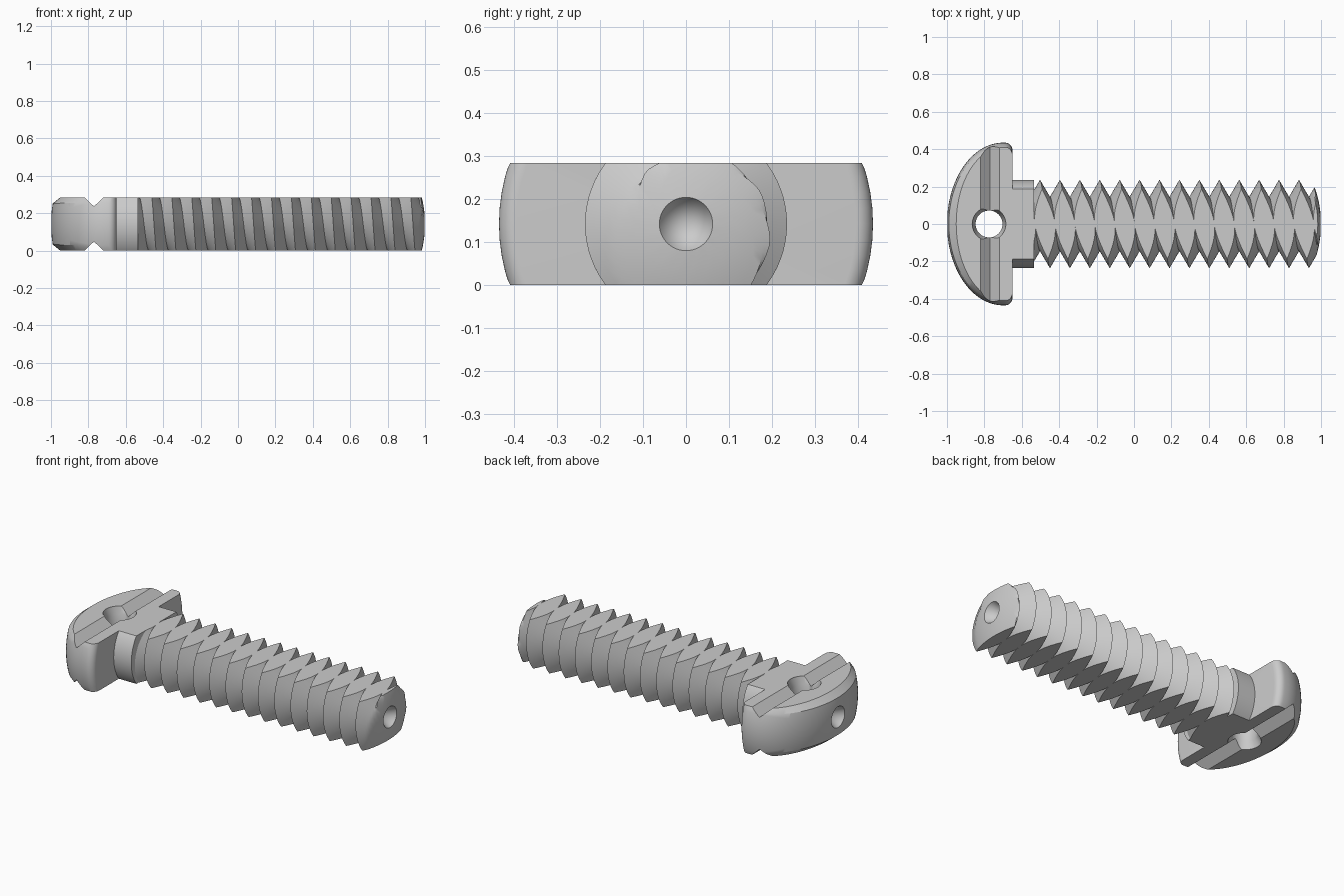
import bpy, bmesh
from math import pi, sin, cos, sqrt

cube = bpy.data.objects.get("Cube")
if cube:
    bpy.data.objects.remove(cube, do_unlink=True)

HALF = 0.142                      # half thickness of the flattened screw
PITCH, CREST, ROOT = 0.1065, 0.235, 0.143
HEAD_X = -0.70                    # widest station of the head
HOLE_X = -0.775
DRILL_R, DRILL_DEPTH = 0.062, 0.107

GREY = (0.6, 0.6, 0.6, 1)
steel = bpy.data.materials.new("grey_steel")
steel.use_nodes = True
steel.diffuse_color = GREY
steel.node_tree.nodes["Principled BSDF"].inputs["Base Color"].default_value = GREY


def finish(bm, name):
    bmesh.ops.recalc_face_normals(bm, faces=bm.faces)
    if bm.calc_volume(signed=True) < 0:
        bmesh.ops.reverse_faces(bm, faces=bm.faces)
    mesh = bpy.data.meshes.new(name)
    bm.to_mesh(mesh)
    bm.free()
    mesh.materials.append(steel)
    obj = bpy.data.objects.new(name, mesh)
    bpy.context.collection.objects.link(obj)
    return obj


def revolve(name, profile, axis="X", at=(0, 0, HALF), steps=72):
    """Lathe (station, radius) points about an axis; the ends lie on it."""
    bm = bmesh.new()
    along = (lambda s, r: (s, r, 0)) if axis == "X" else (lambda s, r: (r, 0, s))
    verts = [bm.verts.new(along(s, r)) for s, r in profile]
    edges = [bm.edges.new(pair) for pair in zip(verts, verts[1:])]
    direction = (1, 0, 0) if axis == "X" else (0, 0, 1)
    bmesh.ops.spin(bm, geom=verts + edges, cent=(0, 0, 0), axis=direction,
                   angle=2 * pi, steps=steps)
    bmesh.ops.remove_doubles(bm, verts=bm.verts, dist=1e-5)
    bmesh.ops.translate(bm, verts=bm.verts, vec=at)
    return finish(bm, name)


def loft(name, rings):
    """Closed solid through rings of equal vertex count."""
    bm = bmesh.new()
    loops = [[bm.verts.new(p) for p in ring] for ring in rings]
    n = len(loops[0])
    for a, b in zip(loops, loops[1:]):
        for i in range(n):
            j = (i + 1) % n
            bm.faces.new((a[i], a[j], b[j], b[i]))
    bm.faces.new(loops[0])
    bm.faces.new(loops[-1])
    return finish(bm, name)


def boolean(obj, tool, operation):
    mod = obj.modifiers.new(operation.lower(), "BOOLEAN")
    mod.object, mod.operation, mod.solver = tool, operation, "EXACT"
    bpy.context.view_layer.objects.active = obj
    bpy.ops.object.modifier_apply(modifier=mod.name)
    bpy.data.objects.remove(tool, do_unlink=True)


def slab():
    return loft("slab", [[(x, y, z) for x, y in ((-2, -1), (2, -1), (2, 1), (-2, 1))]
                         for z in (0, 2 * HALF)])


# Domed head with a rounded rim, flattened top and bottom
dome = [(HEAD_X - 0.3 * cos(a), 0.435 * sin(a)) for a in [i * pi / 48 for i in range(25)]]
rim = [(-0.69 + 0.04 * sin(a), 0.395 + 0.04 * cos(a)) for a in [i * pi / 16 for i in range(9)]]
head = revolve("head", dome + rim + [(-0.65, 0)])
boolean(head, slab(), "INTERSECT")


# Chamfer around the domed edges of both flats
def outline(a, b, h):
    arc = [(HEAD_X - a * cos(t), b * sin(t), HALF + h)
           for t in [i * pi / 48 - pi / 2 for i in range(49)]]
    return arc + [(-0.6, b, HALF + h), (-0.6, -b, HALF + h)]


sections = [(0.238, 0.404, 0.152), (0.293, 0.425, 0.108), (0.31, 0.45, 0.09)]
rings = [outline(a, b, -h) for a, b, h in sections]
rings += [outline(a, b, h) for a, b, h in reversed(sections)]
boolean(head, loft("chamfer", rings), "INTERSECT")

# V grooves across both flats
for z, side in ((2 * HALF, 1), (0, -1)):
    tri = ((-0.83, z + side * 0.0096), (-0.77, z - side * 0.048), (-0.71, z + side * 0.0096))
    boolean(head, loft("groove", [[(x, y, h) for x, h in tri] for y in (-0.6, 0.6)]), "DIFFERENCE")

# Cross hole with countersunk mouths, and the conical end recess
hole = [(-0.05, 0), (-0.05, 0.09), (0.005, 0.09), (0.04, 0.072)]
hole += [(2 * HALF - s, r) for s, r in reversed(hole)]
boolean(head, revolve("hole", hole, "Z", (HOLE_X, 0, 0), 48), "DIFFERENCE")
drill = [(-1.1, 0), (-1.1, DRILL_R), (-0.996, DRILL_R), (DRILL_DEPTH - 1, 0)]
boolean(head, revolve("drill", drill, steps=32), "DIFFERENCE")

# Plain collar under the head
collar = revolve("collar", [(-0.65, 0), (-0.65, CREST), (-0.535, CREST), (-0.535, 0)])
boolean(collar, slab(), "INTERSECT")

# Right-handed V thread: one valley-to-valley profile wound along the axis,
# its radius limited by the domed tip
N, S, TURNS = 72, 16, 17
START = 0.882 - 15.5 * PITCH
TIP_R = 0.59
LIP_X = 1 - TIP_R + sqrt(TIP_R ** 2 - DRILL_R ** 2)
bm = bmesh.new()


def thread_vert(i, s):
    x = min(START + PITCH * (i / N + s / S), LIP_X)
    r = ROOT + (CREST - ROOT) * (1 - abs(2 * s / S - 1))
    r = min(r, sqrt(TIP_R ** 2 - max(x - 1 + TIP_R, 0) ** 2))
    t = 2 * pi * (i % N) / N
    return bm.verts.new((x, r * cos(t), HALF + r * sin(t)))


rows = [[thread_vert(i, s) for s in range(S)] for i in range(N * (TURNS + 1) + 1)]
for i in range(N * TURNS):
    a = rows[i] + [rows[i + N][0]]
    b = rows[i + 1] + [rows[i + N + 1][0]]
    for s in range(S):
        bm.faces.new((a[s], b[s], b[s + 1], a[s + 1]))
bmesh.ops.remove_doubles(bm, verts=bm.verts, dist=1e-5)

# Conical recess in the tip
pit = bm.verts.new((1 - DRILL_DEPTH, 0, HALF))
for e in [e for e in bm.edges if e.is_boundary and min(v.co.x for v in e.verts) > 0.9]:
    bm.faces.new((e.verts[0], e.verts[1], pit))

# Trim the shank at the collar and at both flats
for point, outward in (((-0.535, 0, 0), (-1, 0, 0)),
                       ((0, 0, 2 * HALF), (0, 0, 1)),
                       ((0, 0, 0), (0, 0, -1))):
    cut = bmesh.ops.bisect_plane(bm, geom=bm.verts[:] + bm.edges[:] + bm.faces[:], dist=1e-6,
                                 plane_co=point, plane_no=outward, clear_outer=True)
    rim_edges = [e for e in cut["geom_cut"] if isinstance(e, bmesh.types.BMEdge) and e.is_boundary]
    bmesh.ops.triangle_fill(bm, edges=rim_edges, use_beauty=True, normal=outward)
thread = finish(bm, "threaded_shank")

# Smooth curved surfaces, crisp edges
for obj in (head, collar, thread):
    bpy.ops.object.select_all(action="DESELECT")
    obj.select_set(True)
    bpy.context.view_layer.objects.active = obj
    bpy.ops.object.shade_smooth_by_angle(angle=0.5)
